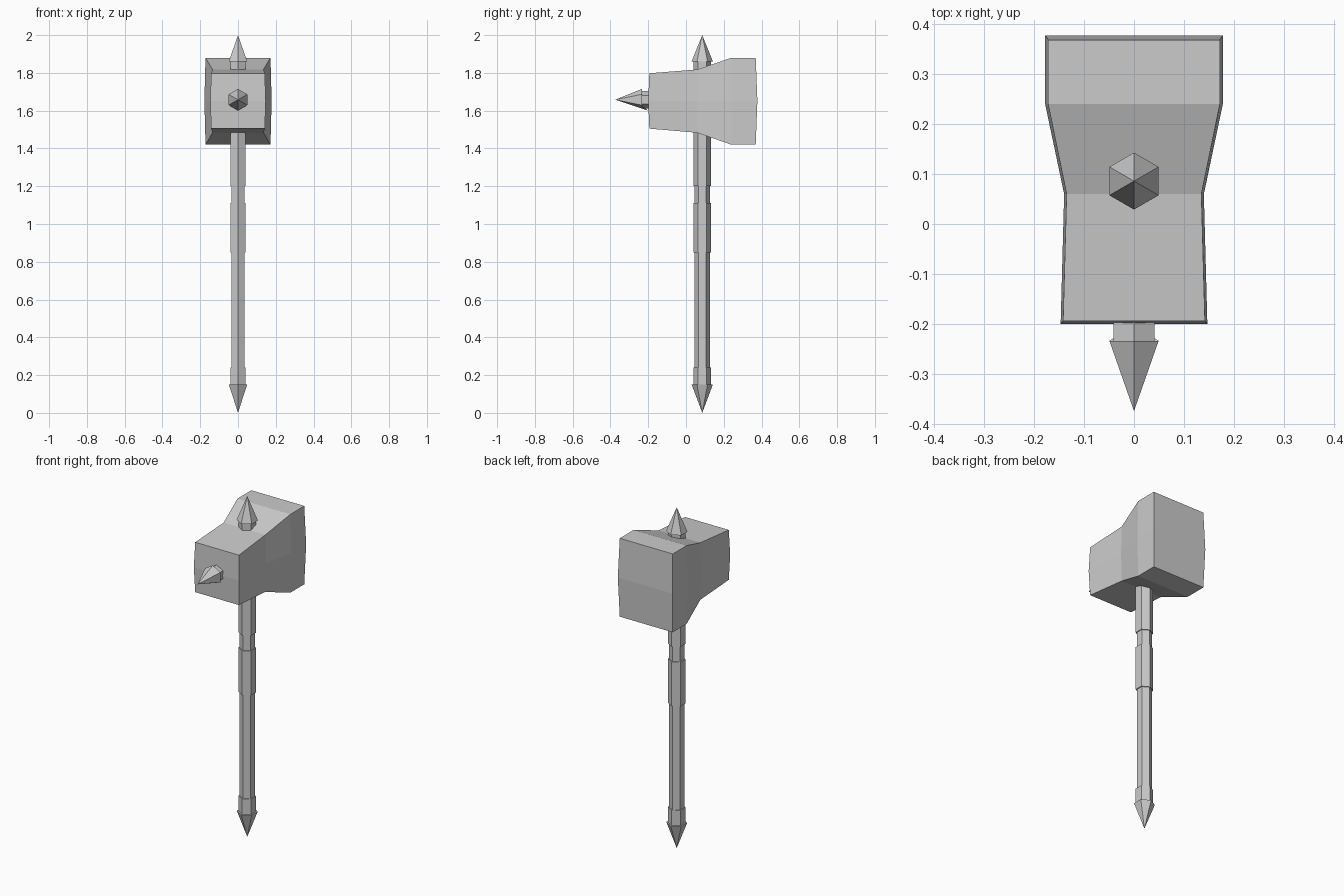
import bpy
import bmesh
from math import cos, sin, pi
from mathutils import Matrix, Vector

if "Cube" in bpy.data.objects:
    bpy.data.objects.remove(bpy.data.objects["Cube"])

AXIS_Y = 0.086   # handle axis position


def loft(name, rings, matrix=Matrix()):
    """Skin a list of equal-length rings; single-point rings become tips."""
    bm = bmesh.new()
    loops = [[bm.verts.new(matrix @ Vector(p)) for p in ring] for ring in rings]
    for a, b in zip(loops, loops[1:]):
        n = max(len(a), len(b))
        for i in range(n):
            j = (i + 1) % n
            if len(a) == 1:
                bm.faces.new((a[0], b[j], b[i]))
            elif len(b) == 1:
                bm.faces.new((a[i], a[j], b[0]))
            else:
                bm.faces.new((a[i], a[j], b[j], b[i]))
    for end in (loops[0], loops[-1]):
        if len(end) == 6:
            # Split each end cap along its middle crease
            bm.faces.new((end[0], end[1], end[2], end[5]))
            bm.faces.new((end[2], end[3], end[4], end[5]))
    bmesh.ops.recalc_face_normals(bm, faces=bm.faces)
    mesh = bpy.data.meshes.new(name)
    bm.to_mesh(mesh)
    bm.free()
    obj = bpy.data.objects.new(name, mesh)
    bpy.context.collection.objects.link(obj)
    return obj


def hex_ring(r, z):
    if r == 0:
        return [(0, 0, z)]
    return [(r * cos(pi / 2 + i * pi / 3), r * sin(pi / 2 + i * pi / 3), z)
            for i in range(6)]


def hex_turned(name, profile, matrix):
    return loft(name, [hex_ring(r, z) for r, z in profile], matrix)


# Hammer head: y, half width, mid half width, bottom z, top z, end bulge
stations = [(-0.194, 0.142, 0.147, 1.505, 1.798, -0.006),
            (0.06, 0.135, 0.140, 1.483, 1.818, 0),
            (0.24, 0.172, 0.178, 1.42, 1.88, 0),
            (0.369, 0.172, 0.178, 1.42, 1.88, 0.009)]
loft("hammer_head", [[(-w, y, lo), (w, y, lo), (m, y + d, 1.652),
                      (w, y, hi), (-w, y, hi), (-m, y + d, 1.652)]
                     for y, w, m, lo, hi, d in stations])

# Handle with two thicker grips, a collar and a pointed pommel
upright = Matrix.Translation((0, AXIS_Y, 0))
hex_turned("handle", [(0, 0), (0.056, 0.15), (0.047, 0.15), (0.047, 0.24),
                      (0.041, 0.24), (0.041, 0.85), (0.047, 0.85),
                      (0.047, 1.11), (0.041, 1.11), (0.041, 1.20),
                      (0.047, 1.20), (0.047, 1.485)], upright)

# Spikes on the top and the front of the head
spike = [(0.047, -0.01), (0.047, 0.045), (0.057, 0.045), (0, 0.186)]
hex_turned("top_spike", spike, Matrix.Translation((0, AXIS_Y, 1.814)))
front = hex_turned("front_spike", spike,
                   Matrix.Translation((0, -0.189, 1.658)) @ Matrix.Rotation(pi / 2, 4, 'X'))
# Lower corner of the front spike reaches back to the head
min(front.data.vertices, key=lambda v: v.co.z).co.y = -0.203
